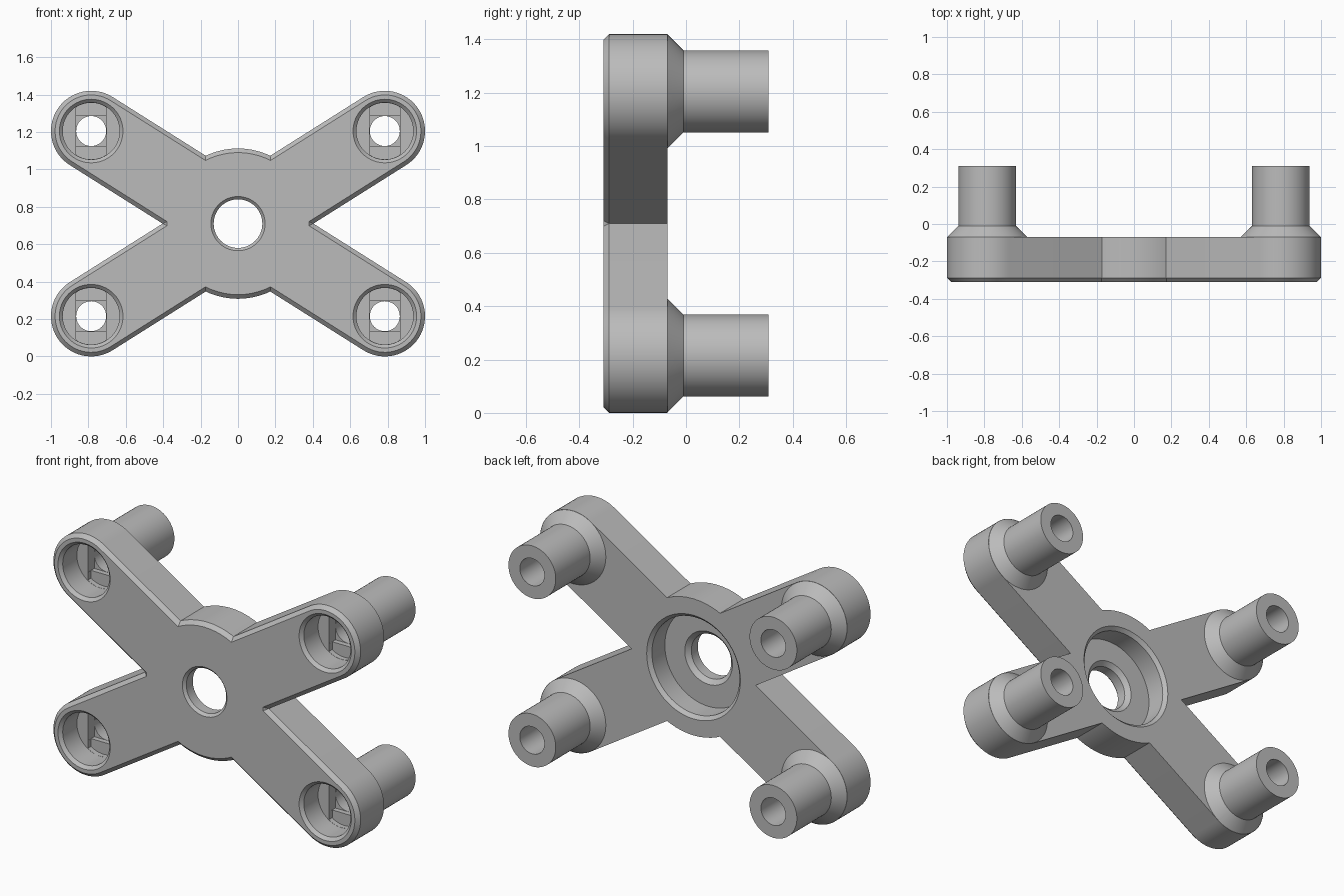
import bpy, bmesh
from math import sin, cos, pi, atan2
from mathutils import Vector

cube = bpy.data.objects.get("Cube")
if cube:
    bpy.data.objects.remove(cube, do_unlink=True)

MID = 0.71                # height of the hub axis
DX, DZ = 0.785, 0.495     # post offsets from the hub
R = 0.215                 # arm half width
FRONT, BACK = -0.31, -0.07
BEVEL = 0.022

grey = bpy.data.materials.new("light grey")
grey.use_nodes = True
grey.diffuse_color = (0.5, 0.5, 0.5, 1)
grey.node_tree.nodes["Principled BSDF"].inputs["Base Color"].default_value = (0.5, 0.5, 0.5, 1)


def loft(name, sections):
    """Solid through (outline, y) sections; outlines are lists of (x, z)."""
    bm = bmesh.new()
    rings = [[bm.verts.new((x, y, z)) for x, z in outline] for outline, y in sections]
    for a, b in zip(rings, rings[1:]):
        for i in range(len(a)):
            j = (i + 1) % len(a)
            bm.faces.new((a[i], a[j], b[j], b[i]))
    bm.faces.new(rings[0])
    bm.faces.new(rings[-1])
    bmesh.ops.recalc_face_normals(bm, faces=bm.faces)
    mesh = bpy.data.meshes.new(name)
    bm.to_mesh(mesh)
    bm.free()
    mesh.materials.append(grey)
    obj = bpy.data.objects.new(name, mesh)
    bpy.context.collection.objects.link(obj)
    return obj


def circle(r, cx=0, cz=MID, n=64):
    return [(cx + r * cos(2 * pi * i / n), cz + r * sin(2 * pi * i / n)) for i in range(n)]


def turned(name, profile, cx=0, cz=MID):
    return loft(name, [(circle(r, cx, cz), y) for r, y in profile])


def stadium(r, side, n=32):
    """Round-ended bar outline along one diagonal."""
    points = []
    for end in (1, -1):
        centre = Vector((DX * side, DZ)) * end
        start = atan2(centre.y, centre.x) - pi / 2
        for i in range(n + 1):
            a = start + pi * i / n
            points.append((centre.x + r * cos(a), MID + centre.y + r * sin(a)))
    return points


def combine(target, tool, operation):
    mod = target.modifiers.new(operation.lower(), 'BOOLEAN')
    mod.operation = operation
    mod.solver = 'EXACT'
    mod.object = tool
    bpy.ops.object.select_all(action='DESELECT')
    bpy.context.view_layer.objects.active = target
    target.select_set(True)
    bpy.ops.object.modifier_apply(modifier=mod.name)
    bpy.data.objects.remove(tool, do_unlink=True)


# Crossed arms and round hub, bevelled along the front edge
def arm(name, side):
    return loft(name, [(stadium(R - BEVEL, side), FRONT),
                       (stadium(R, side), FRONT + BEVEL), (stadium(R, side), BACK)])


bracket = arm("cross_bracket", 1)
combine(bracket, arm("second_arm", -1), 'UNION')
combine(bracket, turned("hub", [(0.402 - BEVEL, FRONT), (0.402, FRONT + BEVEL),
                                (0.402, BACK)]), 'UNION')

corners = [(sx * DX, MID + sz * DZ) for sx in (1, -1) for sz in (1, -1)]

# Posts with conical feet
for cx, cz in corners:
    combine(bracket, turned("post", [(0.214, -0.2), (0.214, BACK), (0.154, -0.01),
                                     (0.154, 0.31)], cx, cz), 'UNION')

# Hub hole and rear recess
combine(bracket, turned("hub_hole", [(0.155, -0.33), (0.145, FRONT), (0.13, FRONT + 0.015),
                                     (0.13, -0.235), (0.155, -0.21), (0.155, -0.15)]), 'DIFFERENCE')
combine(bracket, turned("hub_recess", [(0.285, -0.21), (0.285, BACK - 0.02),
                                       (0.305, BACK), (0.325, BACK + 0.02)]), 'DIFFERENCE')

# Screw bore in each post: counterbore, slot, square and through hole
HOLE = 0.08
for cx, cz in corners:
    combine(bracket, turned("bore", [(0.19, -0.33), (0.17, FRONT), (0.152, FRONT + 0.018),
                                     (0.152, -0.16)], cx, cz), 'DIFFERENCE')
    slot = [(max(cx - HOLE, min(cx + HOLE, x)), z) for x, z in circle(0.151, cx, cz)]
    combine(bracket, loft("slot", [(slot, -0.2), (slot, -0.13)]), 'DIFFERENCE')
    square = [(cx + a * HOLE * 1.01, cz + b * HOLE * 1.01)
              for a, b in ((1, 1), (-1, 1), (-1, -1), (1, -1))]
    combine(bracket, loft("square", [(square, -0.2), (square, -0.1)]), 'DIFFERENCE')
    combine(bracket, turned("through_hole", [(HOLE, -0.2), (HOLE, 0.35)], cx, cz), 'DIFFERENCE')

bracket.select_set(True)
bpy.context.view_layer.objects.active = bracket
bpy.ops.object.shade_smooth_by_angle(angle=pi / 9)
